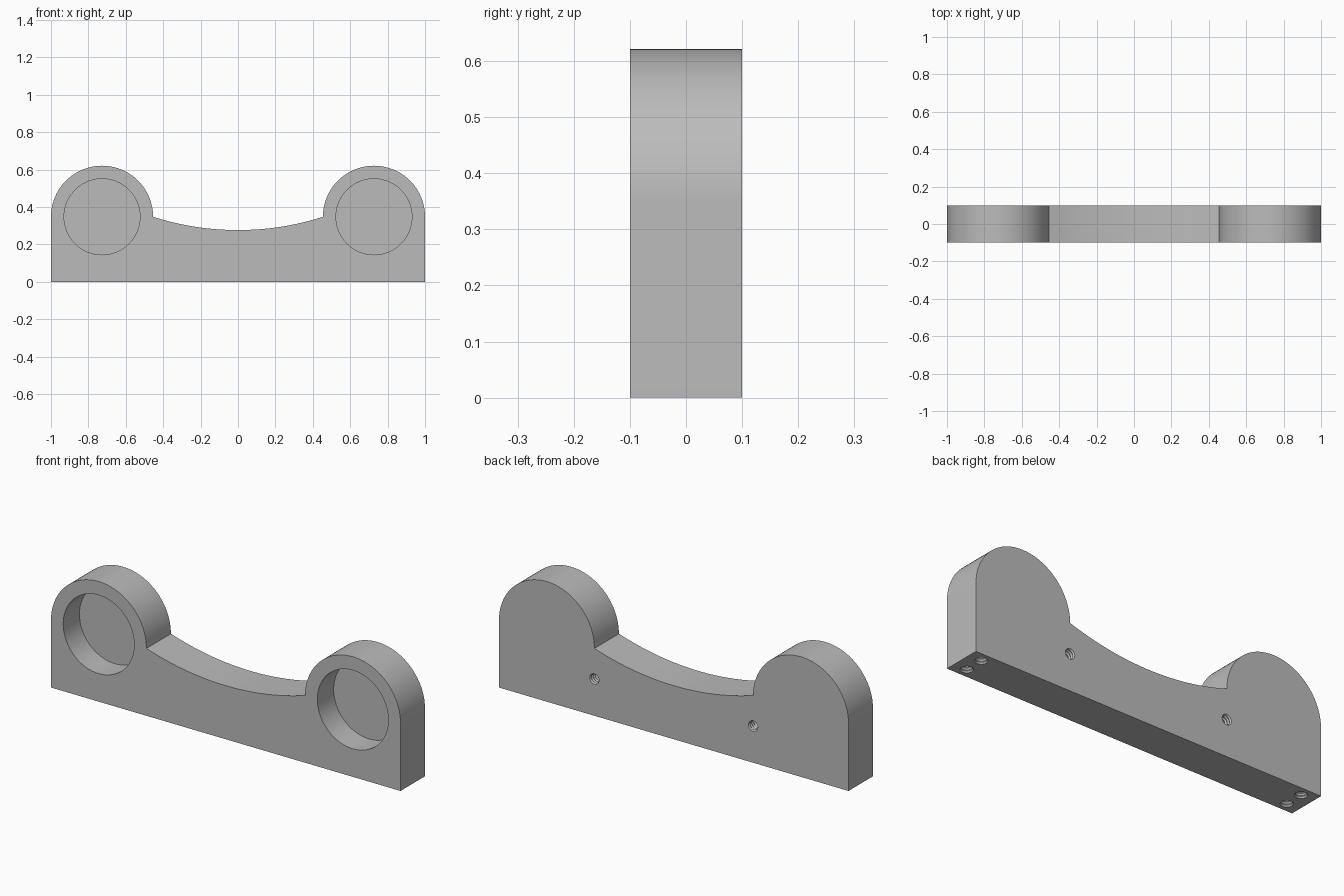
import bpy, bmesh
from math import sin, cos, pi, asin, radians
from mathutils import Matrix, Vector

if "Cube" in bpy.data.objects:
    bpy.data.objects.remove(bpy.data.objects["Cube"], do_unlink=True)

HALF_Y = 0.1                     # half thickness
BOSS_X, BOSS_Z, BOSS_R = 0.727, 0.348, 0.273
POCKET_R, POCKET_DEPTH = 0.203, 0.133
NOTCH_X = BOSS_X - BOSS_R
SAG = 0.071                      # dip of the saddle between the bosses

grey = bpy.data.materials.new("satin_grey")
grey.use_nodes = True
colour = (0.5, 0.5, 0.5, 1)
grey.diffuse_color = colour
grey.node_tree.nodes["Principled BSDF"].inputs["Base Color"].default_value = colour


def finish(bm, name):
    bmesh.ops.recalc_face_normals(bm, faces=bm.faces)
    mesh = bpy.data.meshes.new(name)
    bm.to_mesh(mesh)
    bm.free()
    mesh.materials.append(grey)
    ob = bpy.data.objects.new(name, mesh)
    bpy.context.collection.objects.link(ob)
    return ob


def arc(cx, cz, r, a0, a1, n):
    return [(cx + r * cos(a0 + (a1 - a0) * i / n), cz + r * sin(a0 + (a1 - a0) * i / n))
            for i in range(n + 1)]


def lathe(name, rings, start, axis, n):
    """Closed solid of revolution from (radius, height) rings along an axis."""
    bm = bmesh.new()
    turn = Matrix.Translation(start) @ Vector(axis).to_track_quat('Z', 'Y').to_matrix().to_4x4()
    loops = [[bm.verts.new(turn @ Vector((r * cos(2 * pi * i / n), r * sin(2 * pi * i / n), h)))
              for i in range(n)] for r, h in rings]
    for a, b in zip(loops, loops[1:]):
        for i in range(n):
            j = (i + 1) % n
            bm.faces.new((a[i], a[j], b[j], b[i]))
    bm.faces.new(loops[0])
    bm.faces.new(loops[-1])
    return finish(bm, name)


def threaded_hole(name, start, axis, r, depth, pitch=0.015):
    """Hole cutter with ridged walls like a screw thread."""
    steps = int(depth / pitch * 2)
    rings = [(r, -0.02)]
    rings += [(r if k % 2 == 0 else r * 0.8, k * pitch / 2) for k in range(steps + 1)]
    return lathe(name, rings, start, axis, 24)


# Body: two round bosses joined by a saddle, extruded through the thickness
saddle_r = (NOTCH_X ** 2 + SAG ** 2) / (2 * SAG)
spread = asin(NOTCH_X / saddle_r)
outline = [(-1, 0), (1, 0)]
outline += arc(BOSS_X, BOSS_Z, BOSS_R, 0, pi, 48)
outline += arc(0, BOSS_Z - SAG + saddle_r, saddle_r, -pi / 2 + spread, -pi / 2 - spread, 32)[1:-1]
outline += arc(-BOSS_X, BOSS_Z, BOSS_R, 0, pi, 48)
bm = bmesh.new()
face = bm.faces.new([bm.verts.new((x, -HALF_Y, z)) for x, z in outline])
side = bmesh.ops.extrude_face_region(bm, geom=[face])
bmesh.ops.translate(bm, vec=(0, 2 * HALF_Y, 0),
                    verts=[v for v in side["geom"] if isinstance(v, bmesh.types.BMVert)])
body = finish(bm, "bracket_body")

# Cutters: front pockets, screw holes in the back and in the base
cutters = []
for s in (-1, 1):
    cutters.append(lathe("pocket_cutter", [(POCKET_R, -0.05), (POCKET_R, POCKET_DEPTH)],
                         (s * BOSS_X, -HALF_Y, BOSS_Z), (0, 1, 0), 96))
    cutters.append(threaded_hole("back_hole_cutter", (s * NOTCH_X, HALF_Y, 0.19),
                                 (0, -1, 0), 0.027, 0.12))
    for y in (-0.05, 0.05):
        cutters.append(threaded_hole("base_hole_cutter", (s * 0.927, y, 0),
                                     (0, 0, 1), 0.03, 0.18))

bpy.ops.object.select_all(action='DESELECT')
body.select_set(True)
bpy.context.view_layer.objects.active = body
for c in cutters:
    c.hide_render = True
    mod = body.modifiers.new("cut", 'BOOLEAN')
    mod.operation, mod.solver, mod.object = 'DIFFERENCE', 'EXACT', c
    bpy.ops.object.modifier_apply(modifier=mod.name)
    bpy.data.objects.remove(c, do_unlink=True)

bpy.ops.object.shade_smooth_by_angle(angle=radians(30))
